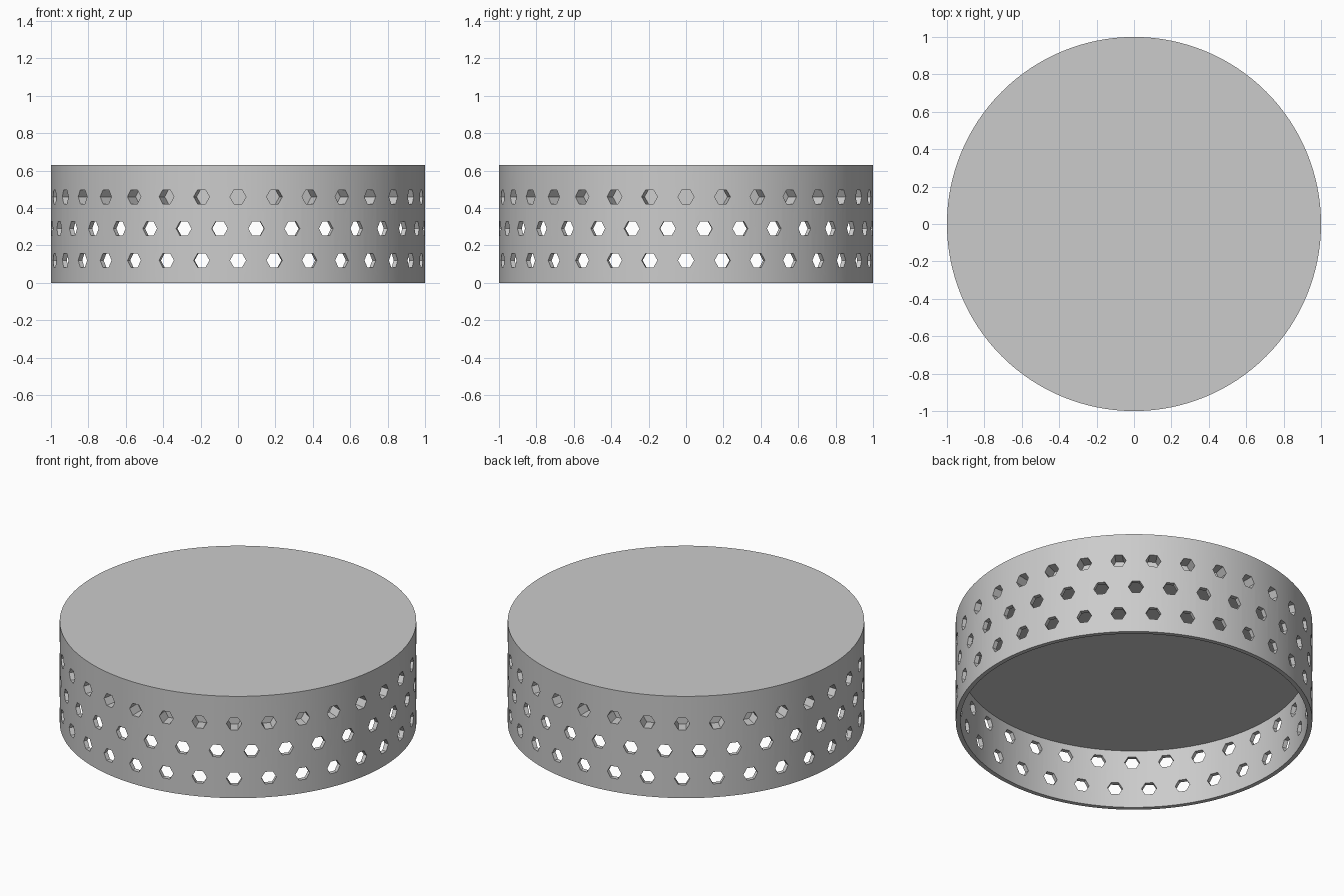
import bpy
import bmesh
from math import cos, sin, pi, tau
from mathutils import Matrix, Vector

if "Cube" in bpy.data.objects:
    bpy.data.objects.remove(bpy.data.objects["Cube"])

HEIGHT, CEILING, INNER = 0.63, 0.365, 0.974
SEGMENTS, HOLES = 128, 32
HOLE_RADIUS = 0.043

grey = bpy.data.materials.new("plain grey")
grey.use_nodes = True
grey.diffuse_color = (0.6, 0.6, 0.6, 1)
grey.node_tree.nodes["Principled BSDF"].inputs["Base Color"].default_value = grey.diffuse_color


def make_object(name, bm):
    bmesh.ops.recalc_face_normals(bm, faces=bm.faces)
    mesh = bpy.data.meshes.new(name)
    bm.to_mesh(mesh)
    bm.free()
    mesh.materials.append(grey)
    obj = bpy.data.objects.new(name, mesh)
    bpy.context.collection.objects.link(obj)
    return obj


def turned_solid(name, profile):
    """Revolve (radius, height) points and cap both ends."""
    bm = bmesh.new()
    rings = [[bm.verts.new((r * cos(tau * i / SEGMENTS), r * sin(tau * i / SEGMENTS), z))
              for i in range(SEGMENTS)] for r, z in profile]
    for a, b in zip(rings, rings[1:]):
        for i in range(SEGMENTS):
            j = (i + 1) % SEGMENTS
            bm.faces.new((a[i], a[j], b[j], b[i]))
    bm.faces.new(rings[0])
    bm.faces.new(rings[-1])
    return make_object(name, bm)


def hole_row(bm, z, inner_end, offset):
    """Ring of hexagonal prisms pointing outwards, corners to the sides."""
    length = 1.06 - inner_end
    for i in range(HOLES):
        turn = Matrix.Rotation(tau * (i + offset) / HOLES, 4, "Z")
        place = (turn @ Matrix.Translation(Vector((inner_end + length / 2, 0, z)))
                 @ Matrix.Rotation(pi / 2, 4, "Y") @ Matrix.Rotation(pi / 2, 4, "Z"))
        bmesh.ops.create_cone(bm, cap_ends=True, segments=6, radius1=HOLE_RADIUS,
                              radius2=HOLE_RADIUS, depth=length, matrix=place)


# Lid with a thin skirt and a thick top
lid = turned_solid("perforated_lid", [(INNER, CEILING), (INNER, 0), (1, 0), (1, HEIGHT)])

# Two rows of through holes and one row of blind recesses
cutter_mesh = bmesh.new()
hole_row(cutter_mesh, 0.12, 0.92, 0)
hole_row(cutter_mesh, 0.29, 0.92, 0.5)
hole_row(cutter_mesh, 0.46, 0.92, 0)
# Turn corners sideways so that each hole has a flat top and bottom
cutter = make_object("hole_cutter", cutter_mesh)
ys = [v.co.y for v in cutter.data.vertices if v.co.x > 1 and abs(v.co.y) < 0.06 and v.co.z < 0.2]
zs = [v.co.z for v in cutter.data.vertices if v.co.z < 0.2]
if max(ys) - min(ys) < max(zs) - min(zs):
    for i in range(len(cutter.data.vertices)):
        v = cutter.data.vertices[i]
        hole = (i // 12) % HOLES
        row = i // (12 * HOLES)
        angle = tau * (hole + (0.5 if row == 1 else 0)) / HOLES
        centre = Vector((0, 0, 0.12 + 0.17 * row))
        spin = Matrix.Rotation(pi / 6, 3, Vector((cos(angle), sin(angle), 0)))
        v.co = centre + spin @ (v.co - centre)
cutter.hide_render = True

cut = lid.modifiers.new("holes", "BOOLEAN")
cut.operation = "DIFFERENCE"
cut.solver = "EXACT"
cut.object = cutter
bpy.ops.object.select_all(action="DESELECT")
lid.select_set(True)
bpy.context.view_layer.objects.active = lid
bpy.ops.object.modifier_apply(modifier=cut.name)
bpy.data.objects.remove(cutter)

bpy.ops.object.shade_smooth_by_angle(angle=pi / 6)
